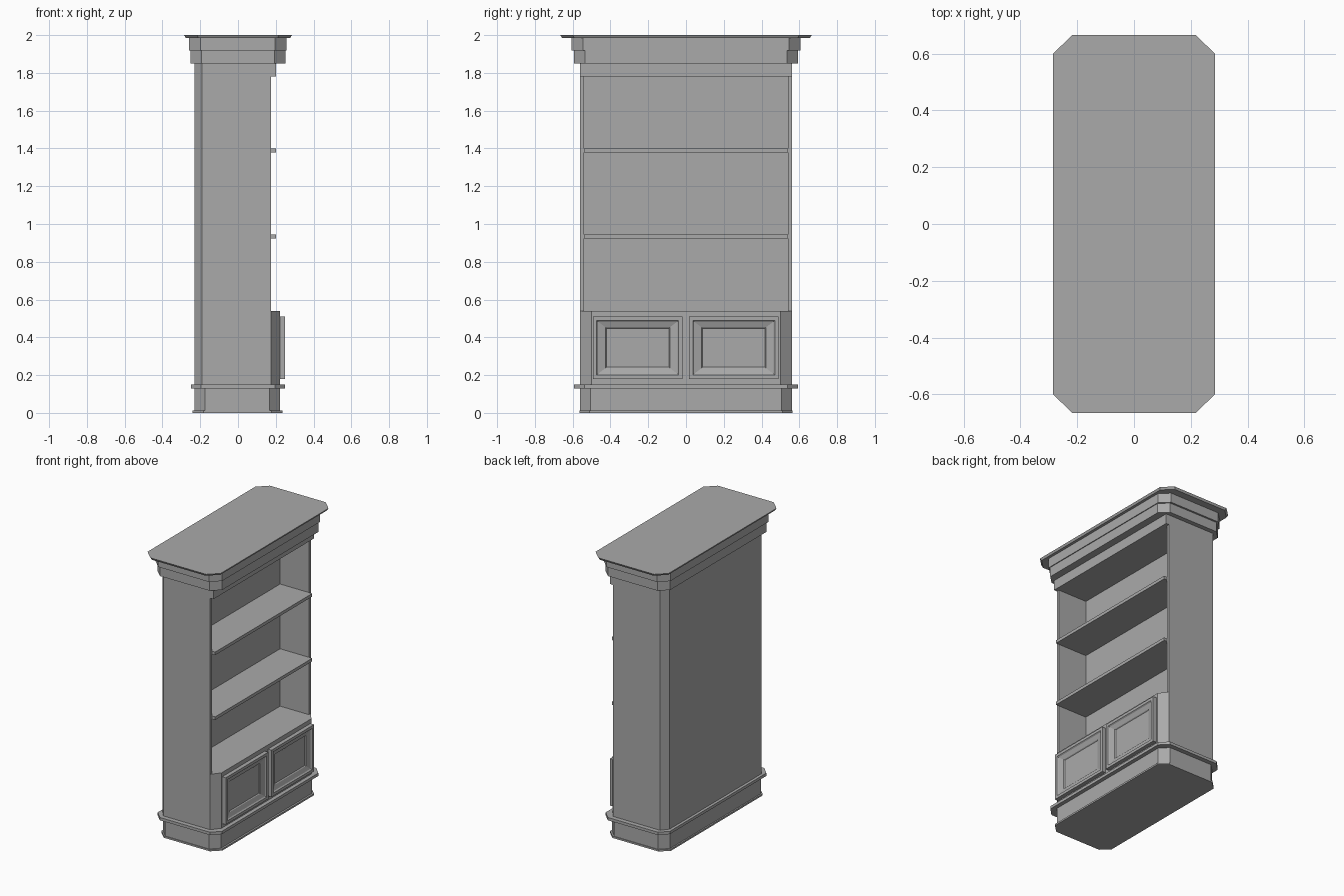
import bpy, bmesh

default = bpy.data.objects.get("Cube")
if default:
    bpy.data.objects.remove(default, do_unlink=True)

# One plain grey for the whole bookcase
grey = bpy.data.materials.new("plain_grey")
GREY = (0.4, 0.4, 0.4, 1)
grey.diffuse_color = GREY
grey.use_nodes = True
grey.node_tree.nodes["Principled BSDF"].inputs["Base Color"].default_value = GREY


def loft(name, rings):
    """Join equal-length closed rings with side faces and cap both ends."""
    bm = bmesh.new()
    loops = [[bm.verts.new(p) for p in ring] for ring in rings]
    n = len(loops[0])
    for a, b in zip(loops, loops[1:]):
        for i in range(n):
            j = (i + 1) % n
            bm.faces.new((a[i], a[j], b[j], b[i]))
    bm.faces.new(loops[0][::-1])
    bm.faces.new(loops[-1])
    bmesh.ops.recalc_face_normals(bm, faces=bm.faces)
    mesh = bpy.data.meshes.new(name)
    bm.to_mesh(mesh)
    bm.free()
    mesh.materials.append(grey)
    obj = bpy.data.objects.new(name, mesh)
    bpy.context.collection.objects.link(obj)
    return obj


def octagon(x0, x1, y, cx, cy, z):
    """Rectangle with all four corners cut off."""
    return [(x0 + cx, -y, z), (x1 - cx, -y, z), (x1, cy - y, z), (x1, y - cy, z),
            (x1 - cx, y, z), (x0 + cx, y, z), (x0, y - cy, z), (x0, cy - y, z)]


def chamfered_block(name, x0, x1, y, cx, cy, z0, z1, inset=0.0):
    return loft(name, [octagon(x0 + inset, x1 - inset, y - inset, cx, cy, z0),
                       octagon(x0, x1, y, cx, cy, z1)])


def box(name, x0, x1, y, z0, z1):
    ring = [(x0, -y), (x1, -y), (x1, y), (x0, y)]
    return loft(name, [[(px, py, z) for px, py in ring] for z in (z0, z1)])


# Plinth and its moulding
chamfered_block("foot_plate", -0.24, 0.235, 0.565, 0.058, 0.055, 0, 0.012)
chamfered_block("plinth", -0.23, 0.222, 0.56, 0.055, 0.055, 0.012, 0.13)
chamfered_block("plinth_moulding", -0.25, 0.25, 0.592, 0.055, 0.055, 0.13, 0.15)

# Carcass: side walls and thick back with cut rear corners, open at the front
BACK = -0.05
half = [(-0.23, 0.51), (-0.19, 0.56), (0.175, 0.56), (0.175, 0.54), (BACK, 0.54)]
outline = half + [(x, -y) for x, y in reversed(half)]
loft("carcass", [[(x, y, z) for x, y in outline] for z in (0.15, 1.85)])

# Lower cabinet with cut front corners
cab = [(BACK, -0.54), (0.175, -0.54), (0.175, -0.56), (0.222, -0.5)]
cab += [(x, -y) for x, y in reversed(cab)]
loft("lower_cabinet", [[(x, y, z) for x, y in cab] for z in (0.15, 0.54)])

# Shelves and the header above them
for number, z in enumerate((0.922, 1.378), 1):
    box(f"shelf_{number}", BACK, 0.20, 0.54, z, z + 0.022)
box("header", BACK, 0.20, 0.56, 1.78, 1.85)


# Panelled doors: rim, bevelled recess and sunken centre
def door(name, centre):
    steps = [(0.222, 0.237, 0.165), (0.25, 0.237, 0.165), (0.25, 0.217, 0.145),
             (0.242, 0.21, 0.138), (0.232, 0.17, 0.108), (0.226, 0.165, 0.103)]
    loft(name, [[(x, centre + sy * w, 0.345 + sz * h)
                 for sy, sz in ((-1, -1), (1, -1), (1, 1), (-1, 1))]
                for x, w, h in steps])


door("right_door", -0.256)
door("left_door", 0.253)

# Stepped crown and flat top
chamfered_block("crown_lower", -0.252, 0.252, 0.592, 0.058, 0.056, 1.85, 1.918)
chamfered_block("crown_upper", -0.26, 0.258, 0.605, 0.062, 0.06, 1.918, 1.985)
chamfered_block("top_board", -0.285, 0.285, 0.665, 0.068, 0.065, 1.985, 2.0, 0.008)
